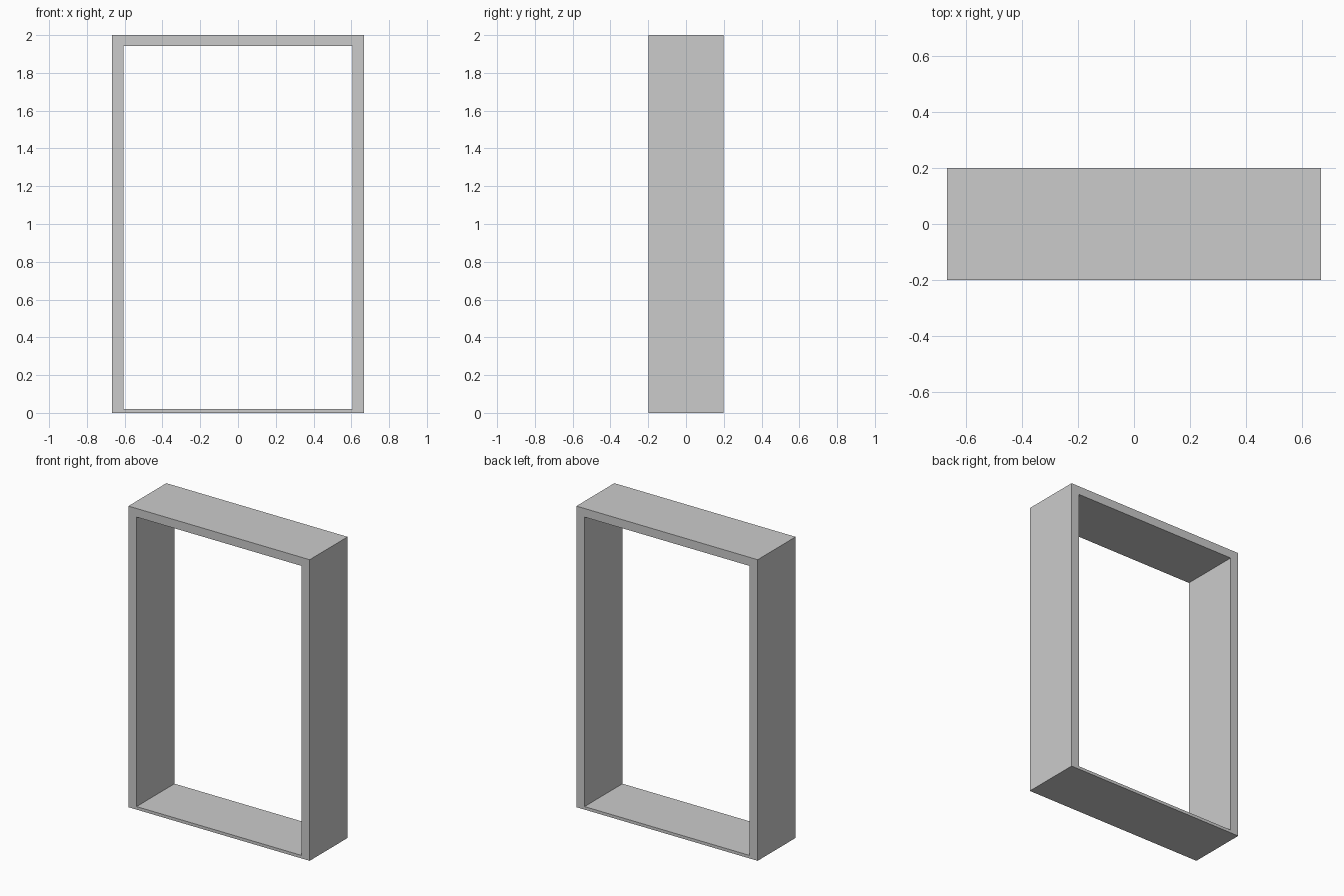
import bpy
import bmesh

if "Cube" in bpy.data.objects:
    bpy.data.objects.remove(bpy.data.objects["Cube"])

HALF_W, HALF_D, HEIGHT = 0.666, 0.199, 2.0
SIDE, TOP, BOTTOM = 0.06, 0.057, 0.02


def rectangle(x, z0, z1):
    return [(-x, z0), (x, z0), (x, z1), (-x, z1)]


# Outer and inner outlines of the open frame
outer = rectangle(HALF_W, 0, HEIGHT)
inner = rectangle(HALF_W - SIDE, BOTTOM, HEIGHT - TOP)

bm = bmesh.new()
rings = [[bm.verts.new((x, y, z)) for x, z in outline]
         for outline, y in ((outer, -HALF_D), (inner, -HALF_D),
                            (inner, HALF_D), (outer, HALF_D))]

# Bridge the rings: front rim, inner walls, back rim, outer walls
for a, b in zip(rings, rings[1:] + rings[:1]):
    for i in range(4):
        j = (i + 1) % 4
        bm.faces.new((a[i], a[j], b[j], b[i]))
bmesh.ops.recalc_face_normals(bm, faces=bm.faces)

mesh = bpy.data.meshes.new("open_frame")
bm.to_mesh(mesh)
bm.free()
frame = bpy.data.objects.new("open_frame", mesh)
bpy.context.collection.objects.link(frame)
